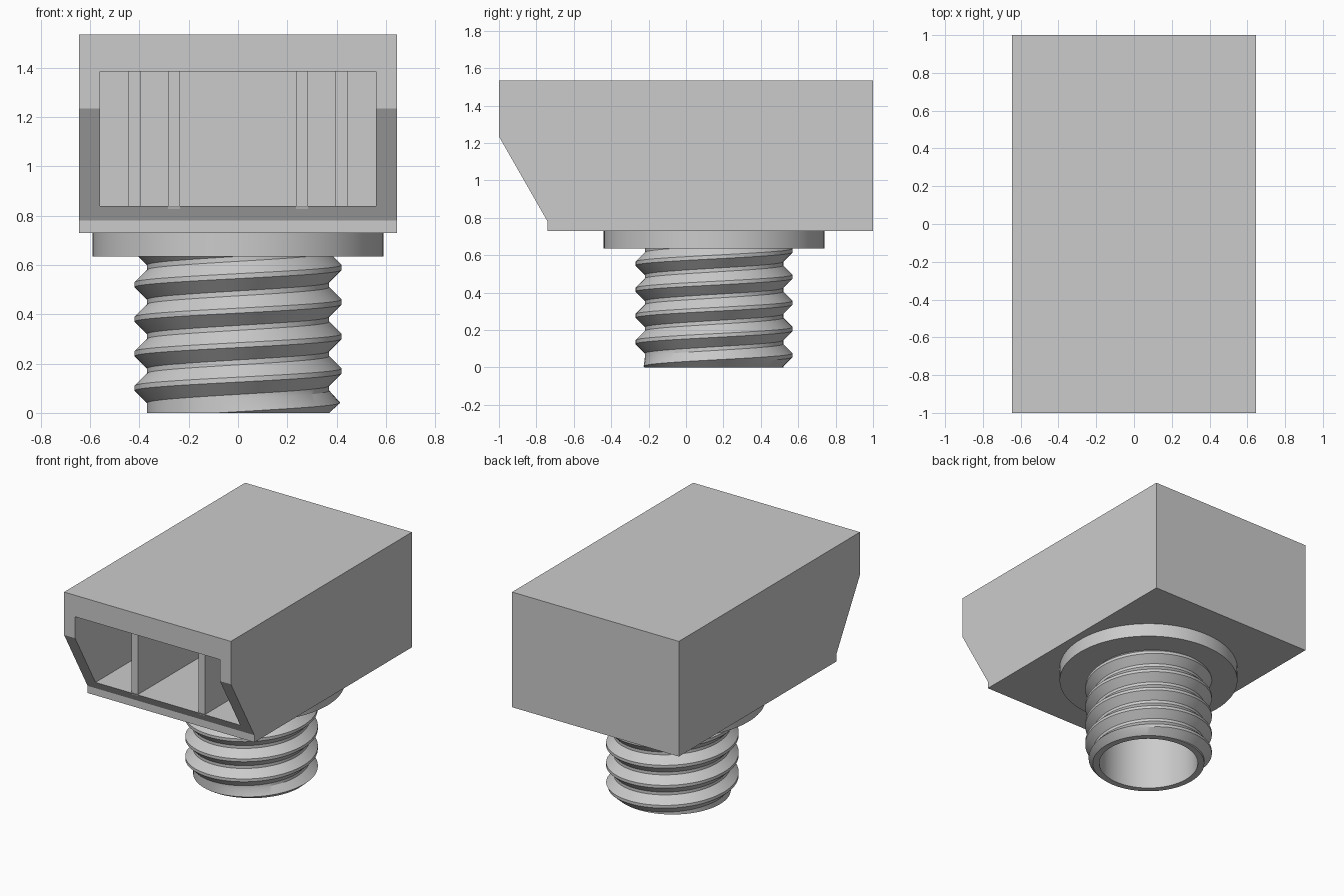
import bpy, bmesh, math
from mathutils import Vector

cube = bpy.data.objects.get("Cube")
if cube:
    bpy.data.objects.remove(cube, do_unlink=True)

grey = bpy.data.materials.new("plain_grey")
grey.use_nodes = True
COLOUR = (0.6, 0.6, 0.6, 1)
grey.diffuse_color = COLOUR
grey.node_tree.nodes["Principled BSDF"].inputs["Base Color"].default_value = COLOUR

AXIS_Y = 0.15          # centre line of the threaded neck
BORE = 0.327
FLOOR, CEILING = 0.84, 1.385


def finish(name, bm, smooth=False):
    bmesh.ops.remove_doubles(bm, verts=bm.verts, dist=1e-5)
    bmesh.ops.recalc_face_normals(bm, faces=bm.faces)
    mesh = bpy.data.meshes.new(name)
    bm.to_mesh(mesh)
    bm.free()
    mesh.materials.append(grey)
    obj = bpy.data.objects.new(name, mesh)
    bpy.context.collection.objects.link(obj)
    if smooth:
        bpy.ops.object.select_all(action='DESELECT')
        obj.select_set(True)
        bpy.context.view_layer.objects.active = obj
        bpy.ops.object.shade_smooth_by_angle(angle=math.radians(30))
    return obj


def box(name, low, high):
    low, high = Vector(low), Vector(high)
    bm = bmesh.new()
    bmesh.ops.create_cube(bm, size=1)
    bmesh.ops.scale(bm, vec=high - low, verts=bm.verts)
    bmesh.ops.translate(bm, vec=(low + high) / 2, verts=bm.verts)
    return finish(name, bm)


def sweep(name, column, steps=96, closed=False):
    """Join profile columns, given as (radius, z) per angle, around the neck axis."""
    bm = bmesh.new()
    cols = []
    for i in range(steps + 1):
        a = math.tau * i / steps
        cols.append([bm.verts.new((r * math.cos(a), AXIS_Y + r * math.sin(a), z))
                     for r, z in column(i / steps)])
    count = len(cols[0])
    for c, d in zip(cols, cols[1:]):
        for k in range(count if closed else count - 1):
            n = (k + 1) % count
            bm.faces.new((c[k], d[k], d[n], c[n]))
    bmesh.ops.dissolve_degenerate(bm, dist=1e-6, edges=bm.edges)
    return finish(name, bm, smooth=True)


def cut(obj, cutter):
    mod = obj.modifiers.new("cut", 'BOOLEAN')
    mod.operation = 'DIFFERENCE'
    mod.solver = 'EXACT'
    mod.object = cutter
    bpy.ops.object.select_all(action='DESELECT')
    obj.select_set(True)
    bpy.context.view_layer.objects.active = obj
    bpy.ops.object.modifier_apply(modifier=mod.name)
    bpy.data.objects.remove(cutter, do_unlink=True)


# Housing: side profile with an undercut front, extruded across x
profile = [(-1, 1.535), (-1, 1.235), (-0.74, 0.78), (-0.74, 0.73), (1, 0.73), (1, 1.535)]
bm = bmesh.new()
side = bm.faces.new([bm.verts.new((-0.645, y, z)) for y, z in profile])
ext = bmesh.ops.extrude_face_region(bm, geom=[side])
bmesh.ops.translate(bm, vec=(1.29, 0, 0),
                    verts=[v for v in ext["geom"] if isinstance(v, bmesh.types.BMVert)])
housing = finish("housing", bm)

# Hollow chamber, open to the front, and the bore through its floor
cut(housing, box("chamber_cutter", (-0.56, -1.2, FLOOR), (0.56, 0.9, CEILING)))
bm = bmesh.new()
bmesh.ops.create_cone(bm, cap_ends=True, segments=96, radius1=BORE, radius2=BORE, depth=0.5)
bmesh.ops.translate(bm, vec=(0, AXIS_Y, 0.75), verts=bm.verts)
cut(housing, finish("bore_cutter", bm))

# Upright guide fins: a front pair and a wider rear pair
for sign, label in ((1, "left"), (-1, "right")):
    for place, x, start, end in (("front", 0.26, -0.77, -0.05), ("rear", 0.42, -0.1, 0.91)):
        box(f"{place}_fin_{label}", (sign * x - 0.025, start, FLOOR - 0.01),
            (sign * x + 0.025, end, CEILING + 0.01))

# Flange ring under the housing
ring = [(0.36, 0.635), (0.59, 0.635), (0.59, 0.73), (0.36, 0.73)]
sweep("flange", lambda t: ring, closed=True)

# Threaded neck: right-handed helix with a chamfered lower end
PITCH, ROOT, CREST, TOP = 0.14, 0.37, 0.42, 0.7
tooth = [(-0.06, ROOT), (-0.01, CREST), (0.01, CREST), (0.06, ROOT)]


def neck_column(t):
    points = [(BORE, 0.73), (BORE, 0), (ROOT, 0)]
    for turn in range(-3, 8):
        for offset, radius in tooth:
            z = min(max(0.03 + (turn + t) * PITCH + offset, 0), TOP)
            if z >= TOP:
                radius = ROOT
            points.append((min(radius, ROOT + 1.1 * z), z))
    return points


sweep("threaded_neck", neck_column)
